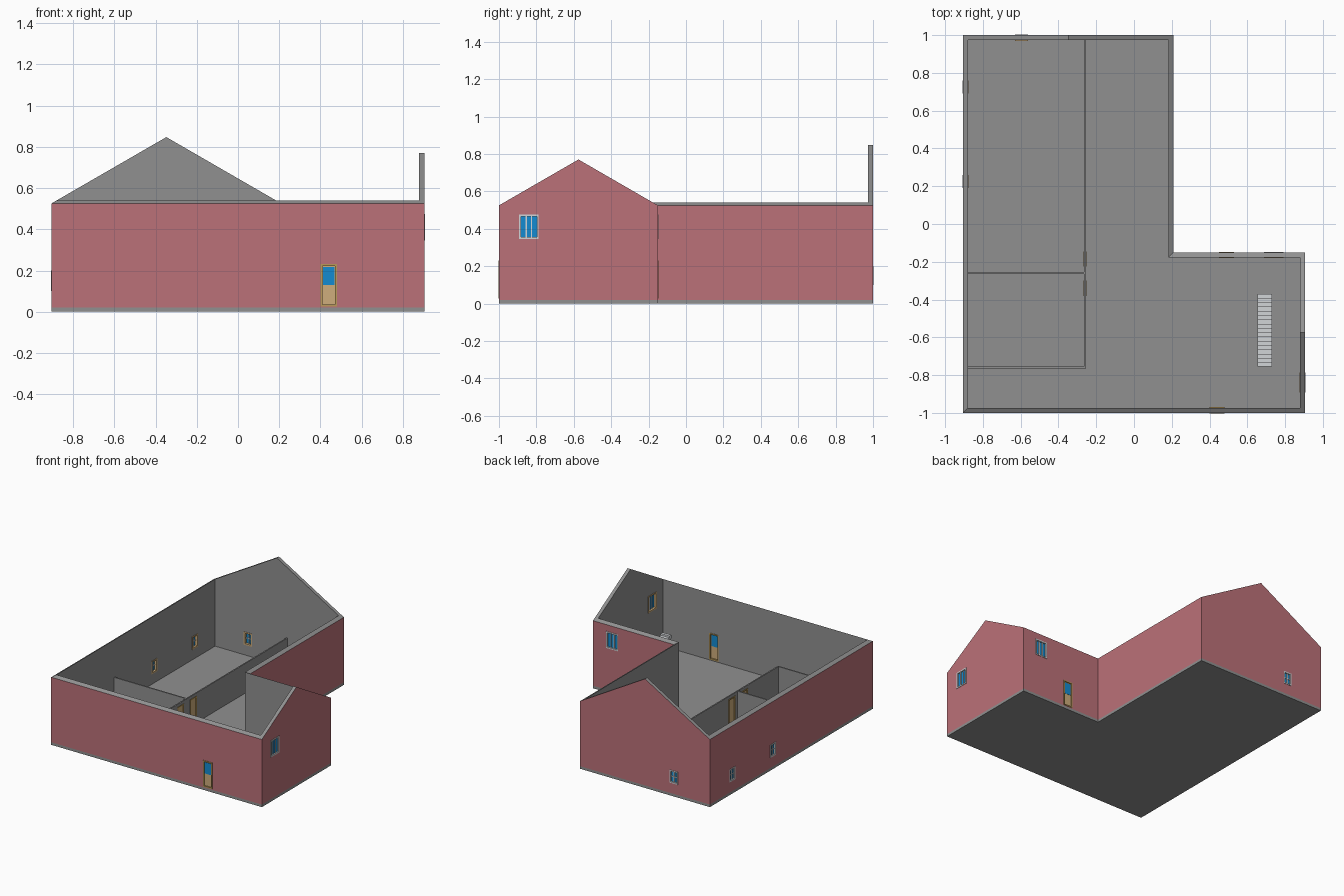
import bpy
import bmesh
from math import radians, tan
from mathutils import Matrix

cube = bpy.data.objects.get("Cube")
if cube:
    bpy.data.objects.remove(cube, do_unlink=True)


def material(name, r, g, b):
    m = bpy.data.materials.new(name)
    m.use_nodes = True
    m.diffuse_color = (r, g, b, 1)
    m.node_tree.nodes["Principled BSDF"].inputs["Base Color"].default_value = (r, g, b, 1)
    return m


MATS = [
    material("plaster grey", 0.28, 0.28, 0.28),
    material("brick red", 0.50, 0.165, 0.19),
    material("door tan", 0.62, 0.42, 0.20),
    material("frame ochre", 0.49, 0.32, 0.10),
    material("glass blue", 0.007, 0.26, 0.64),
    material("pale grey", 0.64, 0.66, 0.68),
]
GREY, RED, TAN, OCHRE, BLUE, PALE = range(6)

FLOOR, EAVE, STOREY = 0.02, 0.525, 0.25
T = 0.027            # outer wall thickness
P = 0.01             # partition thickness
SLOPE = tan(radians(30))
W, L, XI, YI = 0.905, 1.0, 0.21, -0.15   # half width, half length, inner corner


def finish(bm, name, recalc=True):
    if recalc:
        bmesh.ops.recalc_face_normals(bm, faces=bm.faces)
    me = bpy.data.meshes.new(name)
    bm.to_mesh(me)
    bm.free()
    for m in MATS:
        me.materials.append(m)
    ob = bpy.data.objects.new(name, me)
    bpy.context.collection.objects.link(ob)
    return ob


def box(bm, x0, x1, y0, y1, z0, z1, mat=GREY, frame=Matrix()):
    m = (frame @ Matrix.Translation(((x0 + x1) / 2, (y0 + y1) / 2, (z0 + z1) / 2))
         @ Matrix.Diagonal((x1 - x0, y1 - y0, z1 - z0, 1)))
    made = bmesh.ops.create_cube(bm, size=1, matrix=m)
    for f in {f for v in made["verts"] for f in v.link_faces}:
        f.material_index = mat


def prism(name, points, depth, mat=GREY):
    """Extrude a closed outline of 3D points along the depth vector."""
    bm = bmesh.new()
    face = bm.faces.new([bm.verts.new(p) for p in points])
    out = bmesh.ops.extrude_face_region(bm, geom=[face], use_keep_orig=True)
    moved = [v for v in out["geom"] if isinstance(v, bmesh.types.BMVert)]
    bmesh.ops.translate(bm, verts=moved, vec=depth)
    for f in bm.faces:
        f.material_index = mat
    return finish(bm, name)


def outline(inset):
    """L-shaped wall line with gable peaks: x, y, top height."""
    t, e = inset, EAVE + inset * SLOPE
    xm, ym = (XI - W) / 2, (YI - L) / 2
    return [(-W + t, -L + t, e), (W - t, -L + t, e),
            (W - t, ym, EAVE + (YI + L) / 2 * SLOPE),
            (W - t, YI - t, e), (XI - t, YI - t, e), (XI - t, L - t, e),
            (xm, L - t, EAVE + (XI + W) / 2 * SLOPE), (-W + t, L - t, e)]


# Floor slab
prism("floor_slab", [(x, y, 0) for x, y, z in outline(0)], (0, 0, FLOOR))

# Outer walls: red outside, grey inside, tops following the roof pitch
bm = bmesh.new()
loops = []
for inset in (0, T):
    pts = outline(inset)
    loops.append(([bm.verts.new((x, y, FLOOR)) for x, y, z in pts],
                  [bm.verts.new(p) for p in pts]))
(out_low, out_top), (in_low, in_top) = loops
count = len(out_low)
for i in range(count):
    j = (i + 1) % count
    for a, b, mat in ((out_low, out_top, RED), (out_top, in_top, GREY),
                      (in_top, in_low, GREY), (in_low, out_low, GREY)):
        bm.faces.new((a[i], a[j], b[j], b[i])).material_index = mat
walls = finish(bm, "outer_walls")

# Inner partitions
PX = -0.26
bm = bmesh.new()
box(bm, PX - P / 2, PX + P / 2, -0.765, L - T, FLOOR, STOREY)
partition = finish(bm, "long_partition")
for name, y in (("middle_partition", -0.26), ("front_partition", -0.76)):
    bm = bmesh.new()
    box(bm, -W + T, PX - P / 2, y - P / 2, y + P / 2, FLOOR, STOREY)
    finish(bm, name)


def place(x, y, z, turn):
    """Wall frame: local x along the wall, local y from outside to inside."""
    return Matrix.Translation((x, y, z)) @ Matrix.Rotation(radians(turn), 4, "Z")


def ring(bm, w, h, b, y0, y1, mat, frame):
    for s in (-1, 1):
        xs = sorted((s * w / 2, s * (w / 2 - b)))
        box(bm, xs[0], xs[1], y0, y1, 0, h, mat, frame)
    for z in (0, h - b):
        box(bm, -w / 2 + b, w / 2 - b, y0, y1, z, z + b, mat, frame)


def window(name, frame, w, h, bars, crossbar):
    bm = bmesh.new()
    b = 0.010
    ring(bm, w, h, b, -0.003, 0.010, PALE, frame)
    ring(bm, w, h, b, 0.010, T + 0.003, TAN, frame)
    box(bm, -w / 2 + b, w / 2 - b, 0.008, 0.012, b, h - b, BLUE, frame)
    for i in range(bars):
        x = (w - 2 * b) * ((i + 1) / (bars + 1) - 0.5)
        box(bm, x - 0.003, x + 0.003, 0.002, 0.018, b, h - b, PALE, frame)
    if crossbar:
        box(bm, -w / 2 + b, w / 2 - b, 0.003, 0.017, h / 2 - 0.003, h / 2 + 0.003, PALE, frame)
    finish(bm, name)


def door(name, frame, w, h, depth, glazed):
    bm = bmesh.new()
    b = 0.009
    ring(bm, w, h, b, -0.003, depth + 0.003, OCHRE, frame)
    y0, y1 = depth * 0.2, depth * 0.7
    x = w / 2 - b
    box(bm, -x, x, y0, y1, b, h - b, TAN, frame)
    if glazed:
        box(bm, -x + 0.003, x - 0.003, y0 - 0.002, y1 + 0.002, h * 0.5, h - b - 0.006, BLUE, frame)
    finish(bm, name)


def cut(target, openings, depth):
    """Cut rectangular openings through a wall."""
    bm = bmesh.new()
    for frame, w, h in openings:
        e = 0.001
        box(bm, -w / 2 + e, w / 2 - e, -0.02, depth + 0.02, e, h - e, GREY, frame)
    cutter = finish(bm, "opening_cutter")
    cutter.hide_render = True
    mod = target.modifiers.new("openings", "BOOLEAN")
    mod.operation, mod.solver, mod.object = "DIFFERENCE", "EXACT", cutter
    graph = bpy.context.evaluated_depsgraph_get()
    mesh = bpy.data.meshes.new_from_object(target.evaluated_get(graph))
    target.modifiers.clear()
    target.data = mesh
    bpy.data.objects.remove(cutter, do_unlink=True)


# Windows and outside doors
small, large, leaf = (0.07, 0.10), (0.105, 0.13), (0.08, 0.205)
windows = [
    ("side_window_rear", place(-W, 0.725, 0.10, -90), small),
    ("side_window_middle", place(-W, 0.225, 0.10, -90), small),
    ("rear_gable_window", place(-0.595, L, 0.10, 180), small),
    ("wing_gable_window", place(W, -0.84, 0.345, 90), large),
    ("wing_rear_window", place(0.74, YI, 0.345, 180), large),
]
doors = [("front_door", place(0.44, -L, 0.026, 0)),
         ("wing_rear_door", place(0.49, YI, 0.026, 180))]
for name, frame, size in windows:
    window(name, frame, *size, 2 if size == large else 1, size == small)
for name, frame in doors:
    door(name, frame, *leaf, T, True)
cut(walls, [(f, *s) for n, f, s in windows] + [(f, *leaf) for n, f in doors], T)

# Doors through the long partition
inner = [("inner_door_rear", place(PX + P / 2, -0.185, 0.022, 90)),
         ("inner_door_front", place(PX + P / 2, -0.34, 0.022, 90))]
for name, frame in inner:
    door(name, frame, *leaf, P, False)
cut(partition, [(f, *leaf) for n, f in inner], P)

# Staircase: stepped profile with a sloping underside
steps, y_low, y_high = 17, -0.37, -0.755
run, rise = (y_high - y_low) / steps, (STOREY - FLOOR) / steps
profile = []
for i in range(steps):
    for k in (0, 1):
        profile.append((0.655, y_low + run * (i + k), FLOOR + rise * (i + 1)))
profile += [(0.655, y_high, STOREY - 2 * rise), (0.655, y_low + run, FLOOR), (0.655, y_low, FLOOR)]
prism("staircase", profile, (0.075, 0, 0), PALE)
